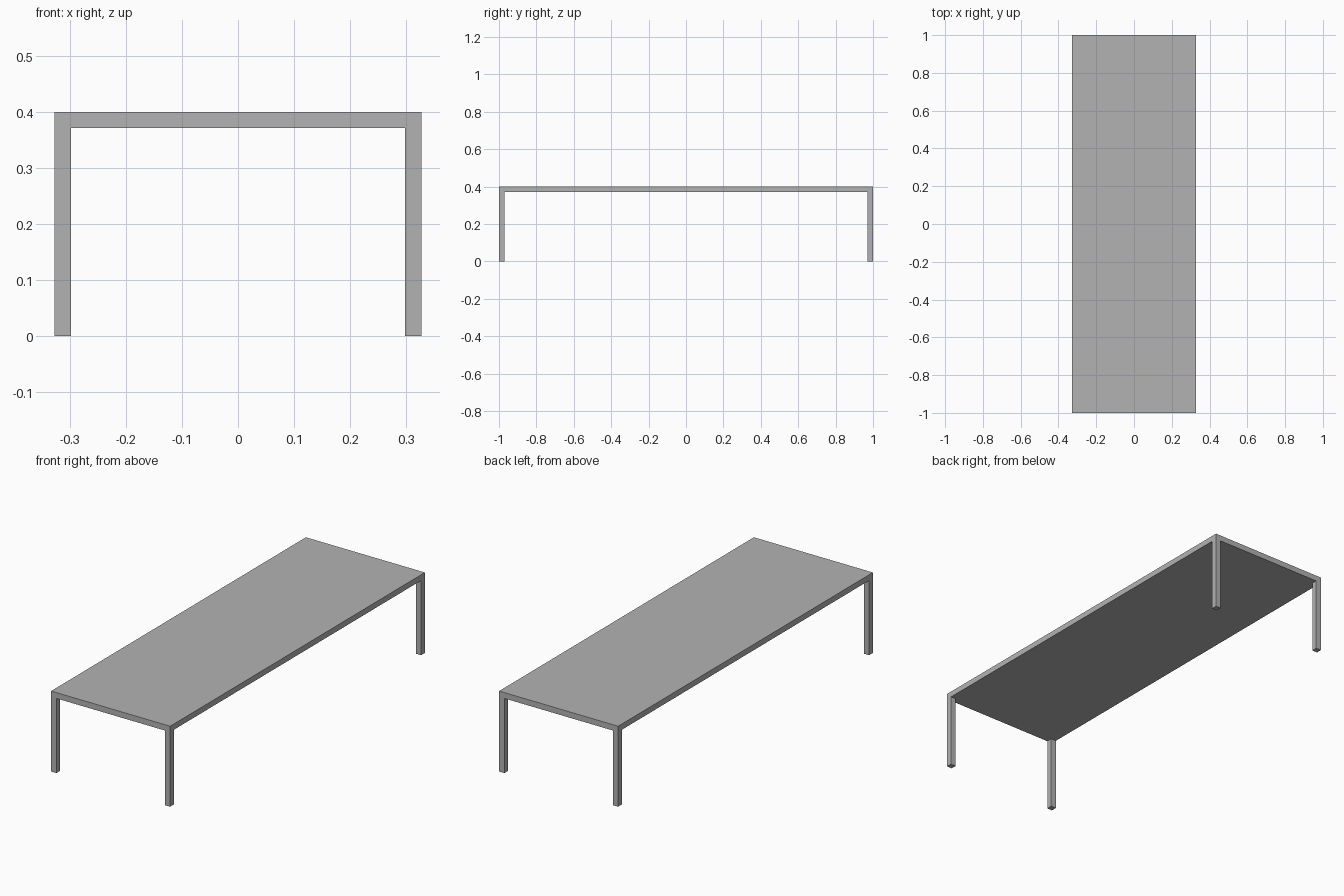
import bpy
import bmesh

cube = bpy.data.objects.get("Cube")
if cube:
    bpy.data.objects.remove(cube, do_unlink=True)

HALF_X, HALF_Y = 0.327, 1.0
HEIGHT, THICK = 0.4, 0.029

# Grey finish
grey = bpy.data.materials.new("grey")
grey.use_nodes = True
colour = (0.45, 0.45, 0.45, 1)
grey.diffuse_color = colour
grey.node_tree.nodes["Principled BSDF"].inputs["Base Color"].default_value = colour

# Table top slab
bm = bmesh.new()
bmesh.ops.create_cube(bm, size=1)
bmesh.ops.scale(bm, vec=(2 * HALF_X, 2 * HALF_Y, THICK), verts=bm.verts)
bmesh.ops.translate(bm, vec=(0, 0, HEIGHT - THICK / 2), verts=bm.verts)

# Cut lines that mark out the square legs at the corners
for side in (-1, 1):
    for point, normal in (
        ((side * (HALF_X - THICK), 0, 0), (1, 0, 0)),
        ((0, side * (HALF_Y - THICK), 0), (0, 1, 0)),
    ):
        geom = bm.verts[:] + bm.edges[:] + bm.faces[:]
        bmesh.ops.bisect_plane(bm, geom=geom, plane_co=point, plane_no=normal)

# Legs extruded down from the corner squares
bm.normal_update()
corners = [
    f for f in bm.faces
    if f.normal.z < -0.9
    and abs(f.calc_center_median().x) > HALF_X - THICK
    and abs(f.calc_center_median().y) > HALF_Y - THICK
]
for face in corners:
    leg_end = bmesh.ops.extrude_discrete_faces(bm, faces=[face])["faces"][0]
    for vert in leg_end.verts:
        vert.co.z = 0

# Merge the flat cuts back into clean faces
bmesh.ops.remove_doubles(bm, verts=bm.verts, dist=0.0001)
bmesh.ops.dissolve_limit(bm, angle_limit=0.01, verts=bm.verts, edges=bm.edges)
bmesh.ops.recalc_face_normals(bm, faces=bm.faces)

mesh = bpy.data.meshes.new("table")
bm.to_mesh(mesh)
bm.free()
mesh.materials.append(grey)
table = bpy.data.objects.new("table", mesh)
bpy.context.collection.objects.link(table)
